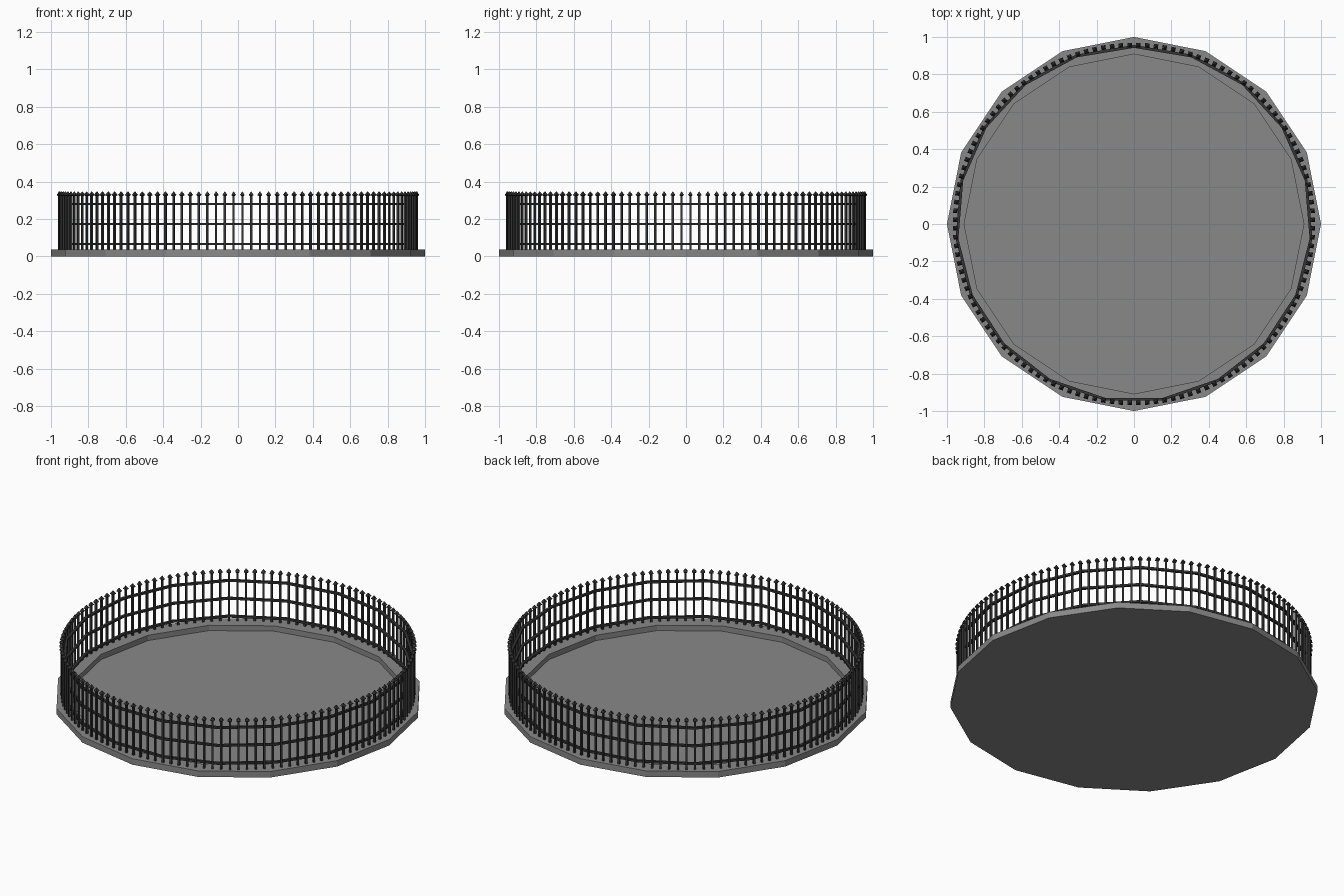
import bpy, bmesh, math

if "Cube" in bpy.data.objects:
    bpy.data.objects.remove(bpy.data.objects["Cube"])


def material(name, value):
    m = bpy.data.materials.new(name)
    m.diffuse_color = (value, value, value, 1)
    m.use_nodes = True
    m.node_tree.nodes["Principled BSDF"].inputs["Base Color"].default_value = m.diffuse_color
    return m


STONE = material("grey stone", 0.25)
IRON = material("dark iron", 0.035)


def finish(bm, name, mat):
    bmesh.ops.recalc_face_normals(bm, faces=bm.faces)
    me = bpy.data.meshes.new(name)
    bm.to_mesh(me)
    bm.free()
    me.materials.append(mat)
    ob = bpy.data.objects.new(name, me)
    bpy.context.collection.objects.link(ob)
    return ob


def loop(bm, r, z, n, start):
    return [bm.verts.new((r * math.cos(start + 2 * math.pi * i / n),
                          r * math.sin(start + 2 * math.pi * i / n), z)) for i in range(n)]


def bridge(bm, a, b):
    n = len(a)
    for i in range(n):
        j = (i + 1) % n
        bm.faces.new((a[i], a[j], b[j], b[i]))


# round base: 16-sided tray with a raised kerb and sunken floor
bm = bmesh.new()
rings = [loop(bm, r, z, 16, 0) for r, z in
         ((1, 0), (1, 0.036), (0.908, 0.036), (0.908, 0.004))]
for a, b in zip(rings, rings[1:]):
    bridge(bm, a, b)
bm.faces.new(rings[0])
bm.faces.new(rings[-1])
finish(bm, "base", STONE)

# three horizontal rails: 19-sided hoops of square section
for name, z in (("lower_rail", 0.066), ("middle_rail", 0.173), ("upper_rail", 0.28)):
    bm = bmesh.new()
    h = 0.006
    rings = [loop(bm, r, zz, 19, math.pi / 2) for r, zz in
             ((0.957, z - h), (0.957, z + h), (0.942, z + h), (0.942, z - h))]
    for k in range(4):
        bridge(bm, rings[k], rings[(k + 1) % 4])
    finish(bm, name, IRON)

# pickets: square bars with spear tips, spaced around the kerb
COUNT = 128
profile = ((0.0055, 0.03), (0.0055, 0.322), (0.012, 0.328), (0.0015, 0.346))
bm = bmesh.new()
for p in range(COUNT):
    t = 2 * math.pi * (p + 0.5) / COUNT
    cx, cy = 0.957 * math.cos(t), 0.957 * math.sin(t)
    rings = []
    for half, z in profile:
        r = loop(bm, half * math.sqrt(2), z, 4, t + math.pi / 4)
        for v in r:
            v.co.x += cx
            v.co.y += cy
        rings.append(r)
    for a, b in zip(rings, rings[1:]):
        bridge(bm, a, b)
    bm.faces.new(rings[0])
    bm.faces.new(rings[-1])
finish(bm, "pickets", IRON)
